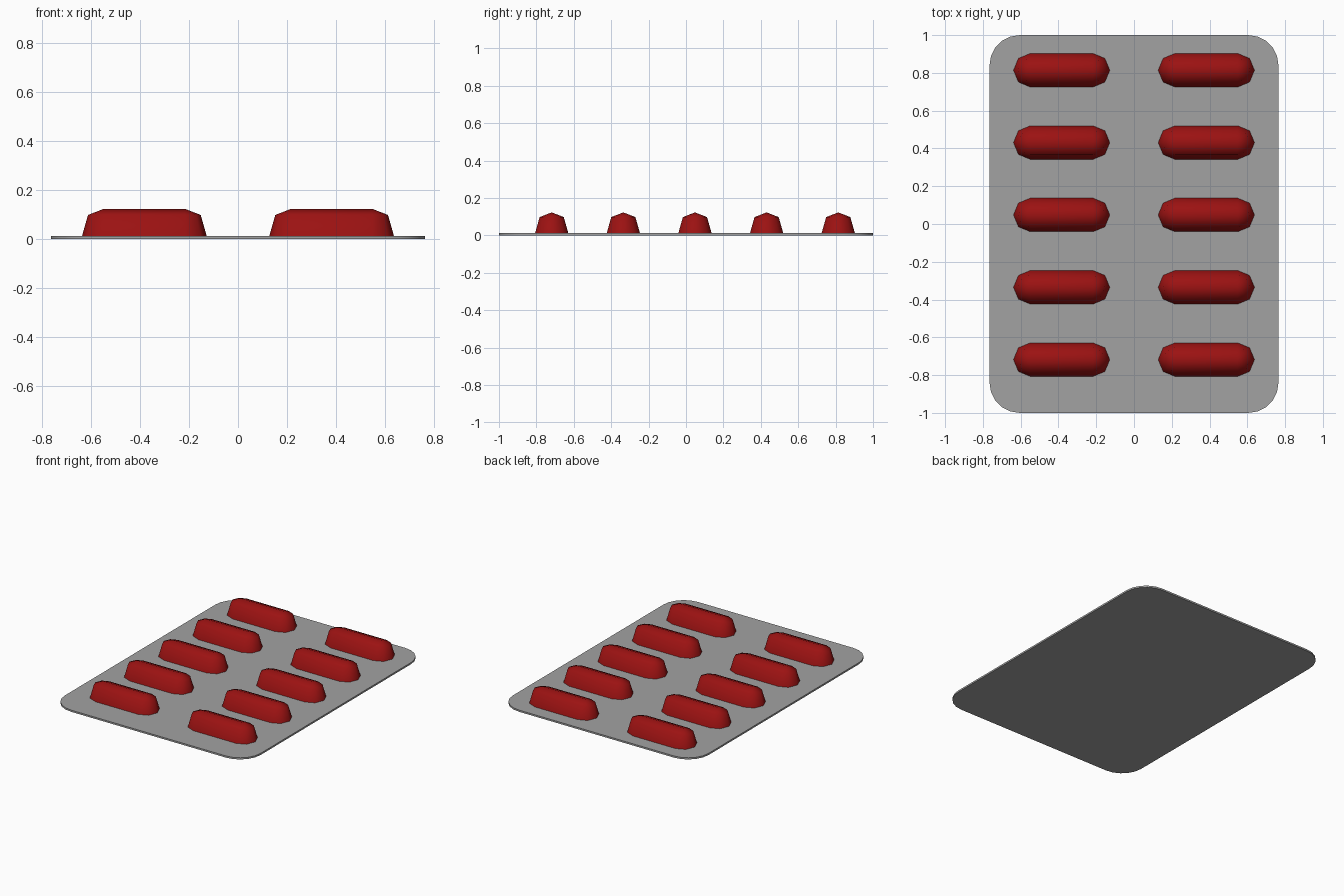
import bpy, bmesh, math

if "Cube" in bpy.data.objects:
    bpy.data.objects.remove(bpy.data.objects["Cube"])

def material(name, rgb):
    m = bpy.data.materials.new(name)
    m.diffuse_color = (*rgb, 1)
    m.use_nodes = True
    m.node_tree.nodes["Principled BSDF"].inputs["Base Color"].default_value = m.diffuse_color
    return m

grey = material("foil grey", (0.36, 0.36, 0.36))
red = material("capsule red", (0.33, 0.006, 0.006))

def make_object(name, bm, mat, smooth_angle):
    bmesh.ops.recalc_face_normals(bm, faces=bm.faces)
    mesh = bpy.data.meshes.new(name)
    bm.to_mesh(mesh)
    bm.free()
    mesh.materials.append(mat)
    ob = bpy.data.objects.new(name, mesh)
    bpy.context.collection.objects.link(ob)
    bpy.ops.object.select_all(action='DESELECT')
    ob.select_set(True)
    bpy.context.view_layer.objects.active = ob
    bpy.ops.object.shade_smooth_by_angle(angle=math.radians(smooth_angle))
    return ob

# Backing sheet: thin rounded rectangle
W, L, T, R, SEG = 0.765, 1.0, 0.012, 0.16, 5
bm = bmesh.new()
outline = []
for quarter, (sx, sy) in enumerate([(1, 1), (-1, 1), (-1, -1), (1, -1)]):
    for i in range(SEG + 1):
        a = math.pi / 2 * (quarter + i / SEG)
        outline.append(bm.verts.new((sx * (W - R) + R * math.cos(a),
                                     sy * (L - R) + R * math.sin(a), 0)))
sheet = bm.faces.new(outline)
top = bmesh.ops.extrude_face_region(bm, geom=[sheet], use_keep_orig=True)
bmesh.ops.translate(bm, vec=(0, 0, T),
                    verts=[v for v in top["geom"] if isinstance(v, bmesh.types.BMVert)])
make_object("backing_sheet", bm, grey, 30)

# Capsule: half capsule made of stadium rings under a ridge line
HALF, RINGS = 0.166, [(0.09, 0.008), (0.0645, 0.098)]
RIDGE = 0.123

def capsule(name, x, y):
    bm = bmesh.new()
    rings = []
    for r, z in RINGS:
        ring = []
        for side in (1, -1):
            for i in range(5):
                a = side * math.pi / 2 - math.pi / 2 * side + math.radians(-90 + 45 * i)
                if side == -1:
                    a = math.radians(90 + 45 * i)
                ring.append(bm.verts.new((x + side * HALF + r * math.cos(a),
                                          y + r * math.sin(a), z)))
        rings.append(ring)
    low, high = rings
    ridge = [bm.verts.new((x + s * HALF, y, RIDGE)) for s in (1, -1)]
    for i in range(10):
        j = (i + 1) % 10
        bm.faces.new((low[i], low[j], high[j], high[i]))
        if i % 5 == 4:  # long straight sides
            near, far = (ridge[0], ridge[1]) if i == 4 else (ridge[1], ridge[0])
            bm.faces.new((high[i], high[j], far, near))
        else:           # rounded ends
            bm.faces.new((high[i], high[j], ridge[i // 5]))
    bm.faces.new(list(reversed(low)))
    make_object(name, bm, red, 60)

for row in range(5):
    for side, x in (("left", -0.383), ("right", 0.383)):
        capsule(f"capsule_{side}_{row + 1}", x, 0.814 - 0.383 * row)
